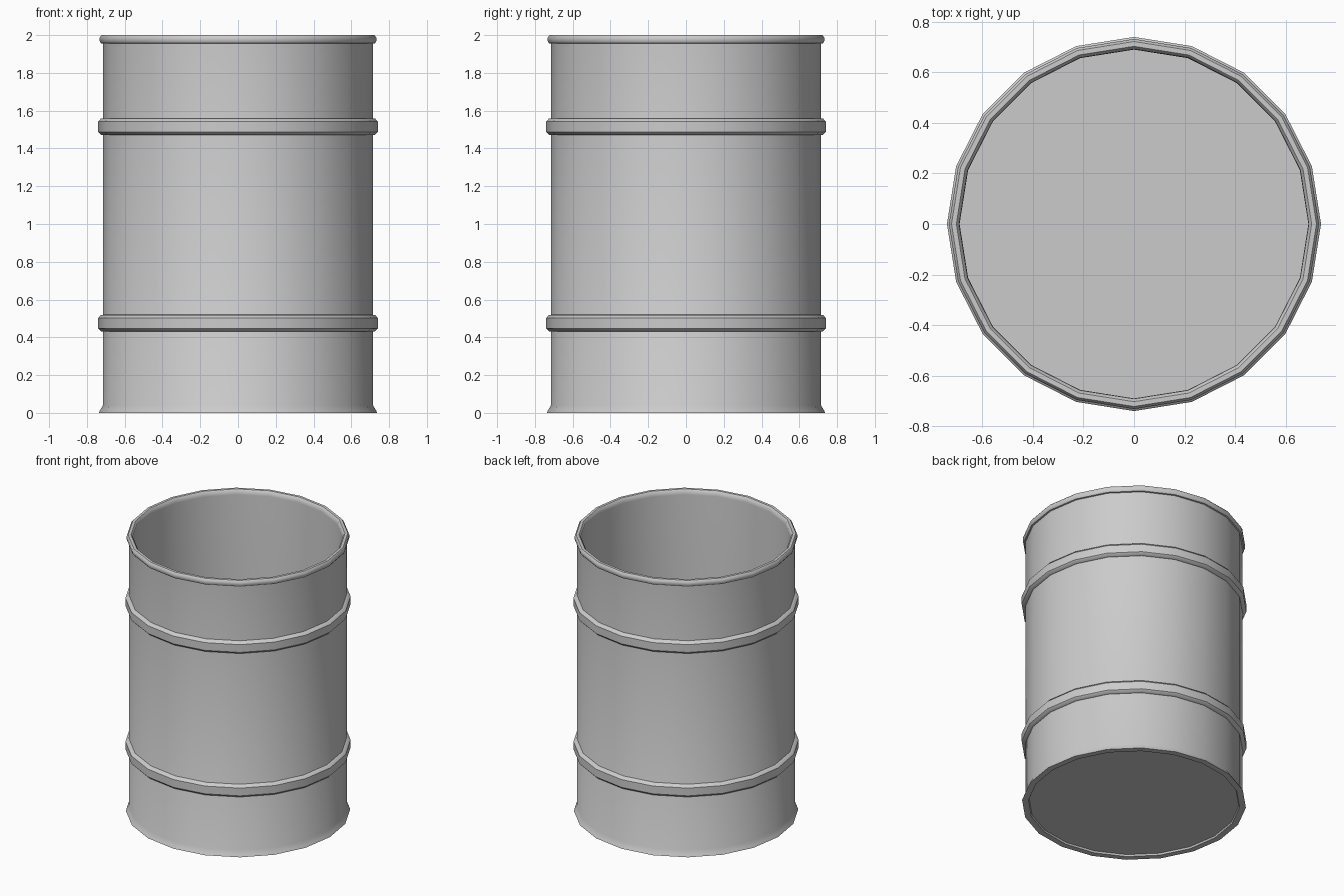
import bpy, bmesh
from math import cos, sin, pi, radians

if "Cube" in bpy.data.objects:
    bpy.data.objects.remove(bpy.data.objects["Cube"])

SIDES = 20


def lathe(name, profile, closed=False):
    """Spin an (r, z) profile around z; end points at r = 0 become poles."""
    bm = bmesh.new()
    rings = []
    for r, z in profile:
        if r == 0:
            rings.append([bm.verts.new((0, 0, z))] * SIDES)
        else:
            rings.append([bm.verts.new((r * cos(2 * pi * i / SIDES), r * sin(2 * pi * i / SIDES), z))
                          for i in range(SIDES)])
    pairs = list(zip(rings, rings[1:]))
    if closed:
        pairs.append((rings[-1], rings[0]))
    for a, b in pairs:
        for i in range(SIDES):
            j = (i + 1) % SIDES
            bm.faces.new(list(dict.fromkeys((a[i], a[j], b[j], b[i]))))
    bmesh.ops.recalc_face_normals(bm, faces=bm.faces)
    mesh = bpy.data.meshes.new(name)
    bm.to_mesh(mesh)
    bm.free()
    ob = bpy.data.objects.new(name, mesh)
    bpy.context.collection.objects.link(ob)
    bpy.ops.object.select_all(action='DESELECT')
    ob.select_set(True)
    bpy.context.view_layer.objects.active = ob
    bpy.ops.object.shade_smooth_by_angle(angle=radians(40))
    return ob


# Open drum shell: recessed base, flared foot, wall, rolled rim, inner wall, floor
lathe("drum_shell", [
    (0, 0.012), (0.69, 0.012), (0.695, 0.0), (0.737, 0.0), (0.732, 0.012), (0.715, 0.04),
    (0.715, 1.955), (0.725, 1.957), (0.732, 1.968), (0.732, 1.988), (0.722, 2.0),
    (0.703, 2.0), (0.692, 1.988), (0.69, 1.965), (0.69, 0.03), (0, 0.03)])

# Two raised hoops around the wall
for name, z in (("lower_hoop", 0.475), ("upper_hoop", 1.515)):
    lathe(name, [(0.713, z - 0.045), (0.726, z - 0.043), (0.74, z - 0.028),
                 (0.74, z + 0.028), (0.726, z + 0.043), (0.713, z + 0.045)], closed=True)
